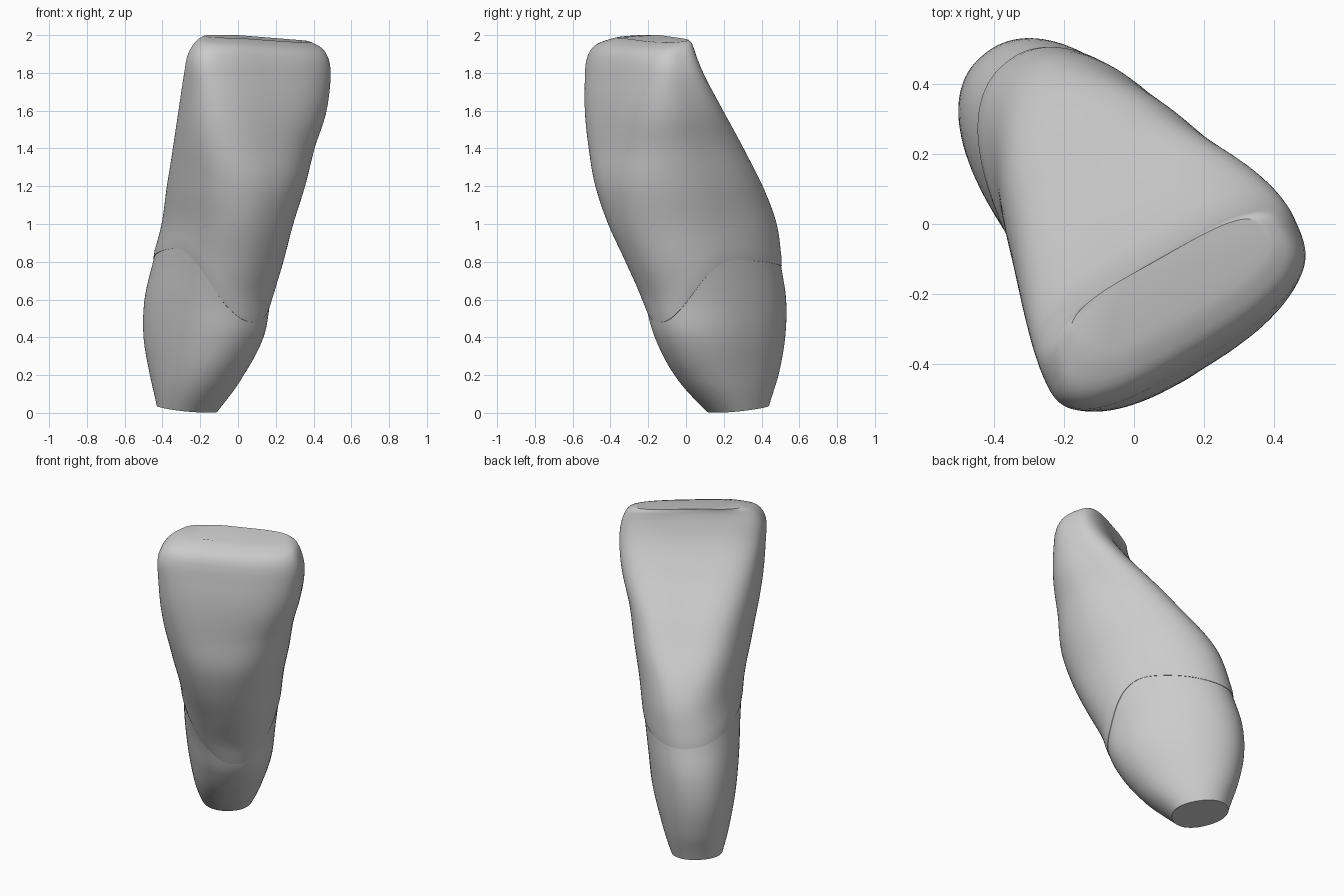
import bpy, bmesh, math
from math import sin, cos, pi, radians

cube = bpy.data.objects.get("Cube")
if cube:
    bpy.data.objects.remove(cube)

N = 96
# Horizontal profile: height, x min, x max, y min, y max, turn, depth / width
PROFILE = [
    (0.022, -0.43, -0.11, 0.11, 0.44, 38, 1.1),
    (0.2, -0.467, 0.03, -0.06, 0.49, 38, 1.45),
    (0.4, -0.5, 0.135, -0.165, 0.525, 38, 1.58),
    (0.6, -0.495, 0.175, -0.225, 0.53, 37, 1.55),
    (0.8, -0.45, 0.235, -0.315, 0.5, 36, 1.52),
    (1.0, -0.4, 0.29, -0.41, 0.475, 34, 1.46),
    (1.2, -0.375, 0.355, -0.48, 0.405, 32, 1.28),
    (1.4, -0.345, 0.405, -0.515, 0.305, 30, 0.97),
    (1.6, -0.315, 0.465, -0.535, 0.2, 28, 0.66),
    (1.8, -0.285, 0.49, -0.535, 0.1, 27, 0.43),
    (1.9, -0.267, 0.485, -0.525, 0.06, 27, 0.37),
    (1.96, -0.235, 0.46, -0.49, 0.04, 27, 0.34),
    (1.985, -0.21, 0.43, -0.44, 0.03, 27, 0.31),
    (2.0, -0.18, 0.39, -0.37, 0.015, 27, 0.27),
]


def profile_at(z):
    """Smoothly interpolate the profile rows."""
    last = len(PROFILE) - 1
    z = min(max(z, PROFILE[0][0]), PROFILE[last][0])
    k = max(i for i in range(last) if PROFILE[i][0] <= z)
    p, q = PROFILE[k], PROFILE[k + 1]
    o, r = PROFILE[max(k - 1, 0)], PROFILE[min(k + 2, last)]
    h = q[0] - p[0]
    t = (z - p[0]) / h
    out = []
    for c in range(1, len(p)):
        m0 = (q[c] - o[c]) / (q[0] - o[0]) * h
        m1 = (r[c] - p[c]) / (r[0] - p[0]) * h
        out.append((1 + 2 * t) * (1 - t) ** 2 * p[c] + t * (1 - t) ** 2 * m0
                   + t * t * (3 - 2 * t) * q[c] + t * t * (t - 1) * m1)
    return out


def ramp(z, low, high):
    w = min(max((z - low) / (high - low), 0), 1)
    return w * w * (3 - 2 * w)


def section(z):
    """Rounded outline: oval root, wedge middle, slab at the biting edge."""
    x0, x1, y0, y1, turn, aspect = profile_at(z)
    wedge = ramp(z, 0.7, 1.2) * (1 - ramp(z, 1.35, 1.8))
    slab = ramp(z, 1.1, 1.8)
    hollow = 0.14 * ramp(z, 1.0, 1.35) * (1 - 0.5 * ramp(z, 1.6, 1.95))
    power = 2 / (2.2 + 0.8 * slab)
    c, s = cos(radians(turn)), sin(radians(turn))
    pts = []
    for i in range(N):
        a = 2 * pi * i / N
        u = math.copysign(abs(cos(a)) ** power, cos(a))
        v = math.copysign(abs(sin(a)) ** power, sin(a))
        taper = 1 - (0.04 + 0.1 * wedge - 0.04 * slab) * v
        if v > 0:
            v *= 1 - hollow * max(0, 1 - u * u) ** 2
        u *= taper
        v *= aspect
        pts.append((u * c - v * s, u * s + v * c))
    xs, ys = [p[0] for p in pts], [p[1] for p in pts]
    fx, fy = (x1 - x0) / (max(xs) - min(xs)), (y1 - y0) / (max(ys) - min(ys))
    return [(x0 + (x - min(xs)) * fx, y0 + (y - min(ys)) * fy) for x, y in pts]


def surface_point(z, i, grow=0.0):
    pts = section(z)
    x, y = pts[i]
    cx, cy = sum(p[0] for p in pts) / N, sum(p[1] for p in pts) / N
    x, y = x + (x - cx) * grow, y + (y - cy) * grow
    # Slanted root tip; biting edge slopes to one side and to the front
    low = max(0, 1 - z / 0.2)
    high = min(max((z - 1.4) / 0.6, 0), 1)
    front = max(0, 0.45 * x - 0.89 * y - 0.15)
    return x, y, z + low * 0.1 * (y - x - cy + cx) - high * (0.08 * max(0, x) + 0.1 * front)


def seam(i):
    """Wavy gum line: low in front, high at the sides."""
    a = 2 * pi * i / N
    drop = 0.36 if sin(a) < 0 else 0.06
    return 0.84 - 0.03 * cos(a) - drop * abs(sin(a)) ** 1.7


def loft(name, rings, material):
    mesh = bpy.data.meshes.new(name)
    bm = bmesh.new()
    rows = [[bm.verts.new(p) for p in ring] for ring in rings]
    for a, b in zip(rows, rows[1:]):
        for i in range(N):
            j = (i + 1) % N
            bm.faces.new((a[i], a[j], b[j], b[i]))
    bm.faces.new(rows[0][::-1])
    bm.faces.new(rows[-1])
    bmesh.ops.recalc_face_normals(bm, faces=bm.faces)
    bm.to_mesh(mesh)
    bm.free()
    mesh.materials.append(material)
    obj = bpy.data.objects.new(name, mesh)
    bpy.context.collection.objects.link(obj)
    bpy.ops.object.select_all(action="DESELECT")
    obj.select_set(True)
    bpy.context.view_layer.objects.active = obj
    bpy.ops.object.shade_smooth_by_angle(angle=radians(40))


grey = bpy.data.materials.new("plain grey")
grey.use_nodes = True
grey.diffuse_color = (0.6, 0.6, 0.6, 1)
grey.node_tree.nodes["Principled BSDF"].inputs["Base Color"].default_value = grey.diffuse_color

# Root, tucked a little way up inside the crown
root_rings = []
for k in range(21):
    t = k / 20
    root_rings.append([surface_point(0.022 + t * (seam(i) - 0.01), i) for i in range(N)])
loft("root", root_rings, grey)

# Crown, with a thin rolled rim over the root
crown_rings = [[surface_point(seam(i), i, -0.03) for i in range(N)]]
steps = [k / 32 for k in range(31)] + [0.955, 0.97, 0.98, 0.987, 0.994, 1.0]
for t in steps:
    grow = 0.022 * min(1, 0.4 + t * 20) * max(0, 1 - t * 2.5)
    crown_rings.append([surface_point(seam(i) + t * (2 - seam(i)), i, grow) for i in range(N)])
loft("crown", crown_rings, grey)
